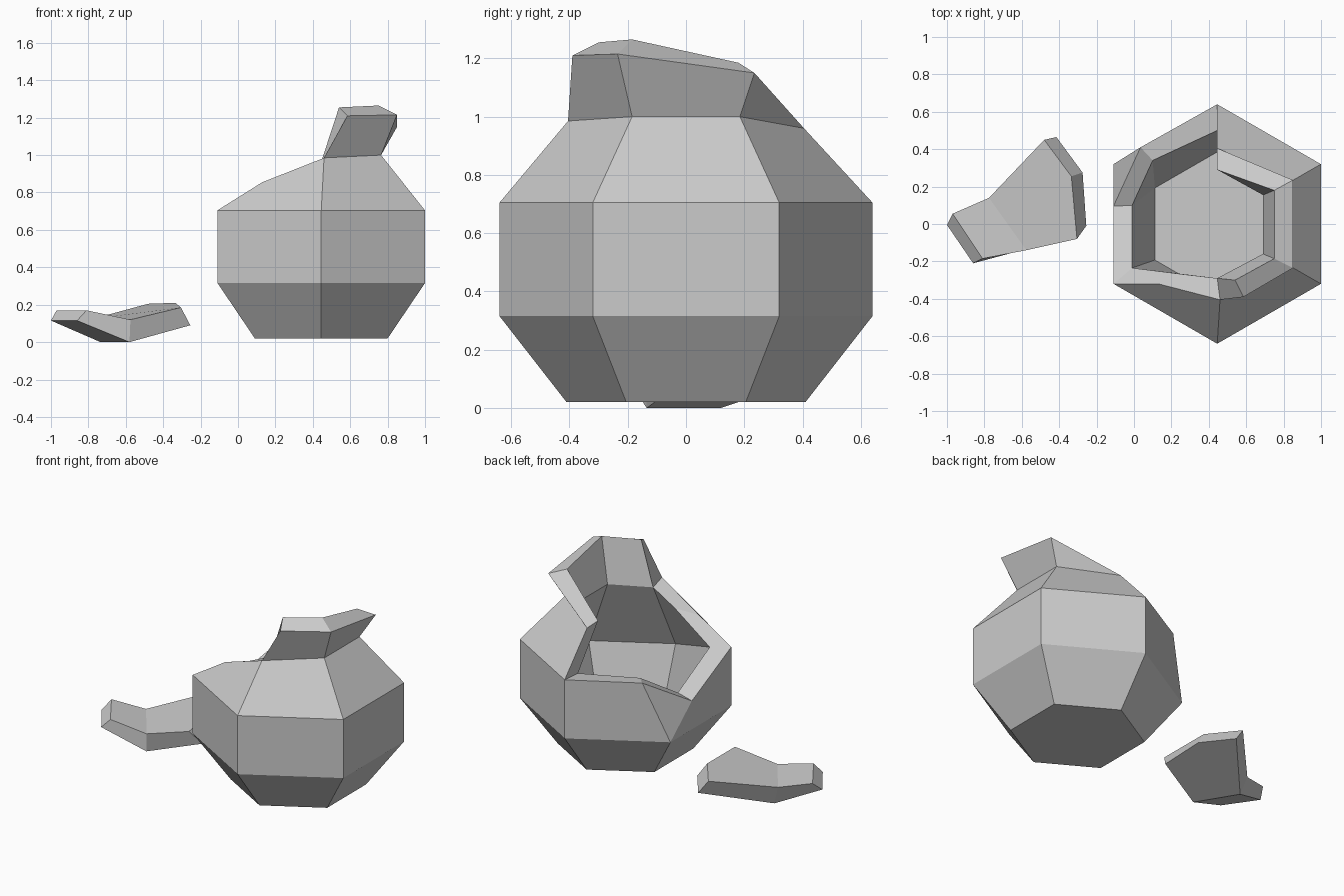
import bpy, bmesh, math
from mathutils import Vector

cube = bpy.data.objects.get("Cube")
if cube:
    bpy.data.objects.remove(cube, do_unlink=True)

clay = bpy.data.materials.new("grey_clay")
clay.use_nodes = True
clay.diffuse_color = (0.6, 0.6, 0.6, 1)
clay.node_tree.nodes["Principled BSDF"].inputs["Base Color"].default_value = (0.6, 0.6, 0.6, 1)

CENTRE_X = 0.445
CORNERS = "ABCDEF"  # hexagon corners, starting at the back and turning to the right side


def ring(radius, z):
    """Named corners of one horizontal hexagon of the pot."""
    points = {}
    for i, corner in enumerate(CORNERS):
        angle = math.radians(90 + 60 * i)
        points[corner] = Vector((CENTRE_X + radius * math.cos(angle), radius * math.sin(angle), z))
    return points


def build(name, points, faces):
    """Make a flat shaded object from named points and faces that list those names."""
    bm = bmesh.new()
    verts = {key: bm.verts.new(co) for key, co in points.items()}
    for face in faces:
        bm.faces.new([verts[key] for key in face])
    bmesh.ops.recalc_face_normals(bm, faces=bm.faces)
    mesh = bpy.data.meshes.new(name)
    bm.to_mesh(mesh)
    bm.free()
    mesh.materials.append(clay)
    obj = bpy.data.objects.new(name, mesh)
    bpy.context.collection.objects.link(obj)
    return obj


# Regular rings of the outer and inner skin
points = {}
for label, radius, z in [("base", 0.41, 0.02), ("low", 0.64, 0.315), ("outer", 0.64, 0.705),
                         ("inner", 0.525, 0.5), ("floor", 0.385, 0.1)]:
    for corner, co in ring(radius, z).items():
        points[label, corner] = co
for skin in ("outer", "inner"):
    del points[skin, "B"]  # this corner is broken away

# Irregular neck, rim and broken edge: outer point, inner point
uneven = {
    "neck_D": ((0.46, -0.405, 0.985), (0.445, -0.29, 0.965)),
    "neck_E": ((0.765, -0.185, 1.0), (0.69, -0.16, 0.97)),
    "neck_F": ((0.765, 0.185, 1.0), (0.69, 0.155, 0.97)),
    "neck_A": ((0.445, 0.405, 0.96), (0.445, 0.29, 0.965)),
    "rim_front": ((0.585, -0.39, 1.21), (0.54, -0.3, 1.255)),
    "rim_mid": ((0.85, -0.235, 1.215), (0.75, -0.185, 1.265)),
    "rim_back": ((0.85, 0.235, 1.15), (0.75, 0.18, 1.185)),
    "chip_front": ((0.13, -0.32, 0.855), (0.27, -0.27, 0.88)),
    "chip_side": ((-0.11, 0.095, 0.505), (-0.01, 0.1, 0.535)),
    "chip_back": ((0.035, 0.41, 0.705), (0.1, 0.34, 0.695)),
}
for key, pair in uneven.items():
    for skin, co in zip(("outer", "inner"), pair):
        points[skin, key] = Vector(co)
points["inner", "A"] = Vector((CENTRE_X, 0.5, 0.695))
points["inner", "C"] = Vector((-0.01, -0.235, 0.71))

# Shoulder and neck, the same layout on both skins
upper = [
    ("C", "D", "neck_D", "chip_front"),
    ("D", "E", "neck_E", "neck_D"),
    ("E", "F", "neck_F", "neck_E"),
    ("F", "A", "neck_A", "neck_F"),
    ("neck_D", "neck_E", "rim_mid", "rim_front"),
    ("neck_E", "neck_F", "rim_back", "rim_mid"),
    ("neck_F", "neck_A", "rim_back"),
]
faces = [[(skin, key) for key in face] for skin in ("outer", "inner") for face in upper]

# Belly walls, with the broken corner folded between two chips
for skin, foot in (("outer", "low"), ("inner", "floor")):
    for a, b in ("CD", "DE", "EF", "FA"):
        faces.append([(foot, a), (foot, b), (skin, b), (skin, a)])
    faces.append([(foot, "A"), (foot, "B"), (skin, "chip_back"), (skin, "A")])
    faces.append([(foot, "B"), (skin, "chip_side"), (skin, "chip_back")])
    faces.append([(foot, "B"), (foot, "C"), (skin, "C"), (skin, "chip_side")])

# Tapered foot, underside and inside floor
for i, corner in enumerate(CORNERS):
    after = CORNERS[(i + 1) % len(CORNERS)]
    faces.append([("base", corner), ("base", after), ("low", after), ("low", corner)])
for label in ("base", "floor"):
    faces.append([(label, corner) for corner in CORNERS])

# Wall thickness along the rim and the broken edge
edge = ["neck_D", "chip_front", "C", "chip_side", "chip_back", "A",
        "neck_A", "rim_back", "rim_mid", "rim_front"]
for a, b in zip(edge, edge[1:] + edge[:1]):
    faces.append([("outer", a), ("outer", b), ("inner", b), ("inner", a)])

build("broken_pot", points, faces)

# Fallen shard: two thick plates meeting at a fold, upper point, lower point
shard = {
    "tip_back": ((-0.97, 0.055, 0.17), (-1.0, -0.005, 0.115)),
    "tip_front": ((-0.81, -0.185, 0.17), (-0.86, -0.21, 0.115)),
    "fold_front": ((-0.575, -0.14, 0.12), (-0.58, -0.135, 0)),
    "end_front": ((-0.305, -0.08, 0.185), (-0.255, -0.01, 0.09)),
    "end_mid": ((-0.335, 0.255, 0.21), (-0.275, 0.275, 0.12)),
    "end_back": ((-0.48, 0.45, 0.205), (-0.415, 0.465, 0.116)),
    "fold_back": ((-0.775, 0.14, 0.125), (-0.735, 0.12, 0)),
}
shard_points = {(side, key): co for key, pair in shard.items()
                for side, co in zip(("top", "bottom"), pair)}
outline = list(shard)
plates = [("tip_back", "tip_front", "fold_front", "fold_back"),
          ("fold_front", "end_front", "end_mid", "end_back", "fold_back")]
shard_faces = [[(side, key) for key in plate] for side in ("top", "bottom") for plate in plates]
for a, b in zip(outline, outline[1:] + outline[:1]):
    shard_faces.append([("top", a), ("top", b), ("bottom", b), ("bottom", a)])
build("fallen_shard", shard_points, shard_faces)
